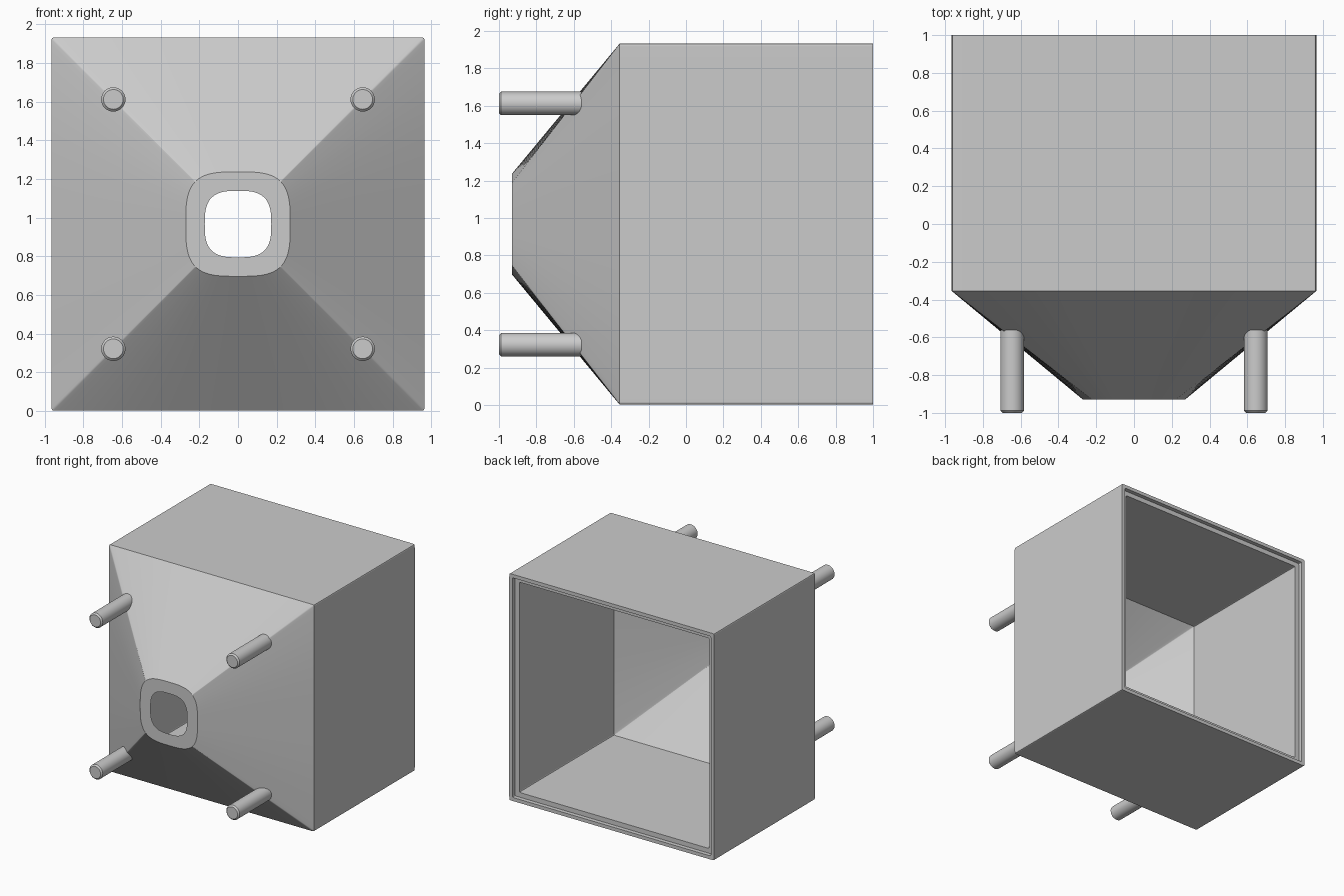
import bpy, bmesh
from math import cos, sin, pi, radians

if "Cube" in bpy.data.objects:
    bpy.data.objects.remove(bpy.data.objects["Cube"])

MID = 0.967          # height of the central axis
HALF = 0.965         # half width of the box
SHARP = 200          # squareness of a nearly sharp-cornered square

grey = bpy.data.materials.new("plain grey")
grey.use_nodes = True
grey.diffuse_color = (0.6, 0.6, 0.6, 1)
grey.node_tree.nodes["Principled BSDF"].inputs["Base Color"].default_value = grey.diffuse_color


def finish(bm, name, angle):
    bmesh.ops.recalc_face_normals(bm, faces=bm.faces)
    mesh = bpy.data.meshes.new(name)
    bm.to_mesh(mesh)
    bm.free()
    mesh.materials.append(grey)
    obj = bpy.data.objects.new(name, mesh)
    bpy.context.collection.objects.link(obj)
    bpy.ops.object.select_all(action='DESELECT')
    obj.select_set(True)
    bpy.context.view_layer.objects.active = obj
    bpy.ops.object.shade_smooth_by_angle(angle=radians(angle))
    return obj


def ring_angles(steps=14):
    # samples crowd towards the four corners
    for side in range(4):
        for i in range(2 * steps):
            yield side * pi / 2 + pi / 4 * sin((i / steps - 1) * pi / 2)


def ring(bm, y, half, squareness):
    verts = []
    for a in ring_angles():
        c, s = cos(a), sin(a)
        r = half / (abs(c) ** squareness + abs(s) ** squareness) ** (1 / squareness)
        verts.append(bm.verts.new((r * c, y, MID + r * s)))
    return verts


# Hollow housing: closed loop of rings (depth, half width, squareness)
stations = [
    (-0.93, 0.27, 3.4),       # outer mouth
    (-0.355, HALF, SHARP),    # front edge of the box
    (1.0, HALF, SHARP),       # back rim
    (1.0, 0.935, SHARP),
    (0.965, 0.935, SHARP),    # recessed step
    (0.965, 0.895, SHARP),
    (-0.31, 0.895, SHARP),    # inner funnel base
    (-0.93, 0.172, 3.0),      # hole
]
bm = bmesh.new()
rings = [ring(bm, *s) for s in stations]
for a, b in zip(rings, rings[1:] + rings[:1]):
    for i in range(len(a)):
        j = (i + 1) % len(a)
        bm.faces.new((a[i], a[j], b[j], b[i]))
housing = finish(bm, "housing", 20)
normals = housing.modifiers.new("face weighted normals", 'WEIGHTED_NORMAL')
normals.keep_sharp = True

# Four mounting pins standing on the sloped corners
PIN_FRONT, PIN_BACK, PIN_R, OFFSET = -1.0, -0.56, 0.063, 0.645
for x, side in ((-OFFSET, "right"), (OFFSET, "left")):
    for z, level in ((-OFFSET, "lower"), (OFFSET, "upper")):
        bm = bmesh.new()
        loops = []
        for y, r in ((PIN_FRONT, PIN_R - 0.012), (PIN_FRONT + 0.012, PIN_R), (PIN_BACK, PIN_R)):
            loops.append([bm.verts.new((x + r * cos(k * pi / 16), y, MID + z + r * sin(k * pi / 16)))
                          for k in range(32)])
        for a, b in zip(loops, loops[1:]):
            for k in range(32):
                n = (k + 1) % 32
                bm.faces.new((a[k], a[n], b[n], b[k]))
        bm.faces.new(loops[0])
        bm.faces.new(loops[-1])
        finish(bm, f"{level}_{side}_pin", 30)
